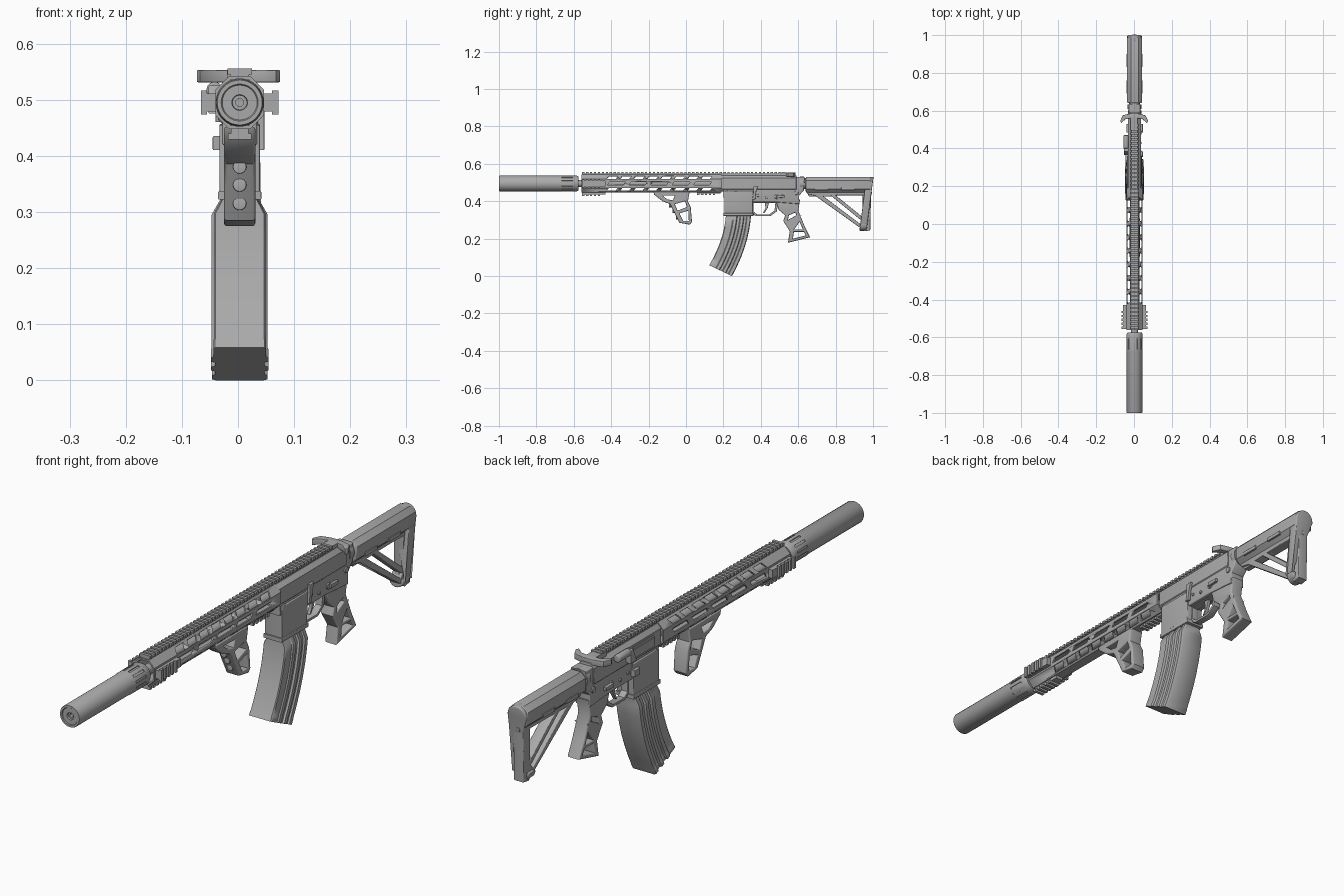
import bpy, bmesh, math
from mathutils import Matrix, Vector

cube = bpy.data.objects.get("Cube")
if cube:
    bpy.data.objects.remove(cube, do_unlink=True)

gray = bpy.data.materials.new("metal_gray")
gray.use_nodes = True
COLOR = (0.4, 0.4, 0.4, 1)
gray.diffuse_color = COLOR
gray.node_tree.nodes["Principled BSDF"].inputs["Base Color"].default_value = COLOR

CX, CZ = 0.003, 0.495          # bore line
AXES = {"X": Matrix(((0, 0, 1), (1, 0, 0), (0, 1, 0))),
        "Y": Matrix(((1, 0, 0), (0, 0, -1), (0, 1, 0))),
        "Z": Matrix.Identity(3)}


def finish(name, bm, smooth=True):
    bmesh.ops.remove_doubles(bm, verts=bm.verts, dist=1e-5)
    bmesh.ops.recalc_face_normals(bm, faces=bm.faces)
    me = bpy.data.meshes.new(name)
    bm.to_mesh(me)
    bm.free()
    me.materials.append(gray)
    ob = bpy.data.objects.new(name, me)
    bpy.context.collection.objects.link(ob)
    if smooth:
        bpy.ops.object.select_all(action="DESELECT")
        ob.select_set(True)
        bpy.context.view_layer.objects.active = ob
        bpy.ops.object.shade_smooth_by_angle(angle=math.radians(35))
    return ob


def plate(name, loops, axis, center, half, bevel=0.0, shear=0.0):
    """Extrude flat outlines (inner loops become holes) along an axis."""
    cu = bpy.data.curves.new(name, "CURVE")
    cu.dimensions, cu.fill_mode = "2D", "BOTH"
    cu.extrude, cu.bevel_depth, cu.offset = half - bevel, bevel, -bevel
    cu.bevel_resolution = 2
    for pts in loops:
        sp = cu.splines.new("POLY")
        sp.points.add(len(pts) - 1)
        for p, (a, b) in zip(sp.points, pts):
            p.co = (a, b, 0, 1)
        sp.use_cyclic_u = True
    tmp = bpy.data.objects.new(name + "_outline", cu)
    bpy.context.collection.objects.link(tmp)
    me = bpy.data.meshes.new_from_object(tmp.evaluated_get(bpy.context.evaluated_depsgraph_get()))
    bpy.data.objects.remove(tmp)
    bm = bmesh.new()
    bm.from_mesh(me)
    bpy.data.meshes.remove(me)
    for v in bm.verts:
        v.co = AXES[axis] @ v.co + AXES[axis] @ Vector((0, 0, 1)) * (-center if axis == "Y" else center)
        v.co.y += shear * (v.co.z - CZ)
    return finish(name, bm)


def circle(a, b, r, n=20):
    return [(a + r * math.cos(math.tau * i / n), b + r * math.sin(math.tau * i / n)) for i in range(n)]


def rect(a0, b0, a1, b1):
    return [(a0, b0), (a1, b0), (a1, b1), (a0, b1)]


def octagon(w, h, c, z=CZ):
    half = [(w, h - c), (w - c, h), (c - w, h), (-w, h - c)]
    return [(CX + a, z + b) for a, b in half + [(-a, -b) for a, b in half]]


def lathe(name, prof, n=32):
    bm = bmesh.new()
    rings = [[bm.verts.new((CX + a - CX, y, b)) for a, b in circle(CX, CZ, max(r, 1e-4), n)] for y, r in prof]
    for p, q in zip(rings, rings[1:]):
        for i in range(n):
            bm.faces.new((p[i], p[i - 1], q[i - 1], q[i]))
    bm.faces.new(rings[0])
    bm.faces.new(rings[-1])
    return finish(name, bm)


def boxes(name, items):
    """One object of several boxes given by min and max corners."""
    bm = bmesh.new()
    for lo, hi in items:
        lo, hi = Vector(lo), Vector(hi)
        bmesh.ops.create_cube(bm, size=1, matrix=Matrix.Translation((lo + hi) / 2) @ Matrix.Diagonal((*(hi - lo), 1)))
    return finish(name, bm, False)


def cut(ob, cutter):
    cutter.hide_render = True
    cutter.hide_set(True)
    cutter.display_type = "WIRE"
    m = ob.modifiers.new("cut", "BOOLEAN")
    m.operation, m.solver, m.object = "DIFFERENCE", "EXACT", cutter


def rail(name, y0, y1, angle, base, top, w, pitch=0.021):
    """Toothed accessory rail, turned about the bore line."""
    items = [((-w * 0.75, y0, base), (w * 0.75, y1, top - 0.008))]
    for i in range(int((y1 - y0) / pitch)):
        y = y0 + i * pitch
        items.append(((-w, y, top - 0.011), (w, y + pitch * 0.55, top)))
    ob = boxes(name, items)
    ob.data.transform(Matrix.Translation((CX, 0, CZ)) @ Matrix.Rotation(angle, 4, "Y"))
    return ob


# Suppressor with fluted collar, barrel and buffer tube
can = lathe("suppressor", [(-0.95, 0), (-0.95, 0.007), (-0.99, 0.007), (-0.99, 0.013), (-0.997, 0.014),
                           (-0.997, 0.031), (-1, 0.033), (-1, 0.040), (-0.997, 0.0415), (-0.68, 0.0415),
                           (-0.675, 0.043), (-0.585, 0.043), (-0.575, 0.038), (-0.575, 0)])
flutes = bmesh.new()
for i in range(12):
    turn = Matrix.Translation((CX, 0, CZ)) @ Matrix.Rotation(math.tau * (i + 0.5) / 12, 4, "Y")
    bmesh.ops.create_cube(flutes, size=1, matrix=turn @ Matrix.Translation((0, -0.635, 0.043)) @ Matrix.Diagonal((0.008, 0.06, 0.008, 1)))
cut(can, finish("flute_cutter", flutes, False))
lathe("barrel", [(-0.58, 0.018), (-0.1, 0.018), (-0.1, 0.021), (0.2, 0.021)], 20)
lathe("buffer_tube", [(0.56, 0.03), (0.61, 0.03), (0.61, 0.037), (0.632, 0.037), (0.632, 0.029), (0.70, 0.029)], 24)

# Slotted octagonal handguard
guard = plate("handguard", [octagon(0.043, 0.047, 0.024), octagon(0.037, 0.041, 0.021)], "Y", -0.185, 0.375)
for angle, count, pitch, length, high, y0 in ((0, 5, 0.115, 0.085, 0.018, -0.42),
                                              (45, 8, 0.072, 0.05, 0.022, -0.425),
                                              (-45, 8, 0.072, 0.05, 0.022, -0.425)):
    slots = [[(y, -high / 2), (y + length, -high / 2), (y + length + 0.012, high / 2), (y + 0.012, high / 2)]
             for y in (y0 + i * pitch for i in range(count))]
    tool = plate("slot_cutter", slots, "X", 0, 0.1)
    tool.data.transform(Matrix.Translation((CX, 0, CZ)) @ Matrix.Rotation(math.radians(angle), 4, "Y"))
    cut(guard, tool)

# Rails
rail("top_rail", -0.555, 0.545, 0, 0.042, 0.061, 0.022)
for name, deg in (("left_rail", 90), ("right_rail", -90), ("bottom_rail", 180)):
    rail(name, -0.555, -0.43, math.radians(deg), 0.04, 0.069 if deg != 180 else 0.066, 0.021)
rail("rear_bottom_rail", 0.06, 0.185, math.pi, 0.04, 0.062, 0.018)

# Upper receiver
plate("upper_receiver", [octagon(0.034, 0.044, 0.015)], "Y", 0.39, 0.2, 0.002)
boxes("dust_cover", [((CX - 0.039, 0.235, 0.475), (CX - 0.03, 0.36, 0.508)),
                     ((CX - 0.036, 0.235, 0.508), (CX - 0.03, 0.36, 0.517))])
plate("case_deflector", [[(0.365, 0.475), (0.40, 0.475), (0.40, 0.525), (0.385, 0.525)]], "X", CX - 0.042, 0.014, 0.003)
assist = plate("forward_assist", [circle(CX - 0.045, 0.518, 0.014, 16)], "Y", 0.435, 0.035, 0.003)
plate("charging_handle", [[(-0.073, 0.545), (-0.068, 0.535), (-0.045, 0.555), (-0.02, 0.56), (-0.02, 0.50), (0.02, 0.50),
                           (0.02, 0.56), (0.045, 0.555), (0.068, 0.535), (0.075, 0.545), (0.06, 0.575), (0.02, 0.585),
                           (-0.02, 0.585), (-0.06, 0.575)]], "Z", 0.542, 0.011, 0.002)

# Lower receiver and magazine well
plate("lower_receiver", [[(0.20, 0.465), (0.20, 0.42), (0.34, 0.395), (0.48, 0.395), (0.605, 0.385), (0.605, 0.43),
                          (0.63, 0.46), (0.635, 0.53), (0.59, 0.53), (0.575, 0.47)]], "X", CX, 0.031, 0.004)
plate("magazine_well", [[(0.205, 0.455), (0.205, 0.33), (0.355, 0.325), (0.36, 0.455)]], "X", CX, 0.036, 0.004)
plate("well_rim", [rect(0.20, 0.322, 0.36, 0.337)], "X", CX, 0.039, 0.003)
plate("trigger_guard", [[(0.35, 0.40), (0.35, 0.335), (0.375, 0.32), (0.45, 0.32), (0.485, 0.345), (0.495, 0.40)],
                        [(0.36, 0.392), (0.36, 0.345), (0.38, 0.33), (0.445, 0.33), (0.473, 0.35), (0.478, 0.392)]],
      "X", CX, 0.014, 0.002)
plate("trigger", [[(0.42, 0.40), (0.425, 0.365), (0.412, 0.338), (0.42, 0.338), (0.437, 0.365), (0.445, 0.40)]], "X", CX, 0.007, 0.002)

# Controls and pins
for name, y, z, r in (("front_pin", 0.22, 0.445, 0.012), ("rear_pin", 0.59, 0.445, 0.011),
                      ("trigger_pin", 0.43, 0.42, 0.006), ("hammer_pin", 0.385, 0.43, 0.006),
                      ("selector_hub", 0.485, 0.425, 0.012)):
    plate(name, [circle(y, z, r, 14)], "X", CX, 0.036, 0.002)
for side, name in ((1, "left_selector"), (-1, "right_selector")):
    plate(name, [[(0.485, 0.417), (0.53, 0.42), (0.53, 0.432), (0.485, 0.434)]], "X", CX + side * 0.038, 0.006, 0.002)
plate("bolt_catch", [[(0.355, 0.41), (0.37, 0.41), (0.375, 0.45), (0.385, 0.48), (0.36, 0.48), (0.36, 0.45)]], "X", CX + 0.038, 0.006, 0.002)
plate("magazine_release", [rect(0.335, 0.41, 0.365, 0.435)], "X", CX - 0.038, 0.01, 0.002)

# Curved magazine with ribbed sides
ribs = [(0, 0.86), (0.03, 0.92), (0.28, 0.92), (0.31, 1), (0.43, 1), (0.46, 0.86), (0.56, 0.86), (0.59, 1),
        (0.70, 1), (0.73, 0.86), (0.82, 0.86), (0.85, 0.97), (0.97, 0.97), (1, 0.85)]
section = [(t, w) for t, w in ribs] + [(t, -w) for t, w in reversed(ribs)]
bm = bmesh.new()
rows = []
for s in (-0.05, 0.03, 0.12, 0.25, 0.4, 0.55, 0.7, 0.85, 0.94, 0.945, 1):
    front = Vector((0, 0.214 - 0.02 * s - 0.07 * s * s, 0.33 - 0.272 * s))
    rear = Vector((0, 0.348 - 0.02 * s - 0.082 * s * s, 0.33 - 0.33 * s))
    width = 0.035 if s < 0.1 else 0.051 if s > 0.94 else 0.05
    rows.append([bm.verts.new(front.lerp(rear, t) + Vector((CX + w * width, 0, 0))) for t, w in section])
for p, q in zip(rows, rows[1:]):
    for i in range(len(section)):
        bm.faces.new((p[i], p[i - 1], q[i - 1], q[i]))
bm.faces.new(rows[0])
bm.faces.new(rows[-1])
finish("magazine", bm)

# Skeleton pistol grip
plate("pistol_grip", [[(0.48, 0.40), (0.495, 0.355), (0.53, 0.325), (0.52, 0.295), (0.555, 0.24), (0.545, 0.178),
                       (0.663, 0.208), (0.635, 0.265), (0.60, 0.35), (0.61, 0.41)],
                      [(0.55, 0.325), (0.545, 0.30), (0.59, 0.325), (0.585, 0.34)],
                      [(0.552, 0.283), (0.568, 0.258), (0.60, 0.31)],
                      [(0.578, 0.25), (0.625, 0.25), (0.607, 0.29)],
                      [(0.572, 0.20), (0.64, 0.217), (0.63, 0.237), (0.577, 0.237)]], "X", CX, 0.026, 0.006)

# Skeleton foregrip with bolts on its front
plate("foregrip", [[(-0.175, 0.452), (-0.17, 0.435), (-0.125, 0.40), (-0.085, 0.385), (-0.065, 0.345), (-0.035, 0.285),
                    (0.02, 0.275), (0.032, 0.29), (0.025, 0.37), (0.01, 0.40), (0.02, 0.452)],
                   [(-0.125, 0.43), (-0.10, 0.41), (-0.07, 0.405), (-0.06, 0.43)],
                   [(-0.06, 0.385), (-0.045, 0.35), (0.005, 0.37), (-0.005, 0.40)],
                   [(-0.035, 0.335), (-0.015, 0.295), (0.015, 0.295), (0.012, 0.35)]], "X", CX, 0.028, 0.005)
for y, z in ((-0.088, 0.38), (-0.068, 0.348), (-0.05, 0.315)):
    plate("foregrip_bolt", [circle(CX, z, 0.012, 16)], "Y", y + 0.008, 0.012, 0.002)

# Shoulder stock: sleeve, open frame and butt pad
plate("stock_sleeve", [octagon(0.039, 0.042, 0.019, 0.488)], "Y", 0.815, 0.175, 0.006)
plate("stock_frame", [[(0.64, 0.46), (0.65, 0.438), (0.69, 0.43), (0.935, 0.255), (0.955, 0.24), (0.985, 0.245), (0.99, 0.46)],
                      [(0.80, 0.432), (0.945, 0.432), (0.945, 0.315)],
                      [(0.73, 0.43), (0.775, 0.43), (0.94, 0.295), (0.93, 0.28)]], "X", CX, 0.021, 0.004)
plate("stock_lock_bar", [[(0.65, 0.437), (0.66, 0.425), (0.80, 0.425), (0.82, 0.437)]], "X", CX, 0.012, 0.002)
for side, name in ((1, "left_stock_slots"), (-1, "right_stock_slots")):
    plate(name, [rect(0.69, 0.46, 0.76, 0.474), rect(0.83, 0.46, 0.90, 0.474)], "X", CX + side * 0.039, 0.004, 0.001)
pad = [p for p in circle(CX, 0.492, 0.039, 24) if p[1] >= 0.492] + [p for p in circle(CX, 0.275, 0.033, 24) if p[1] <= 0.275]
plate("butt_pad", [pad], "Y", 0.979, 0.019, 0.004, 0.13)
for z in (0.29, 0.44):
    plate("butt_screw", [circle(CX, z, 0.009, 14)], "Y", 0.981, 0.019, 0.001, 0.13)
